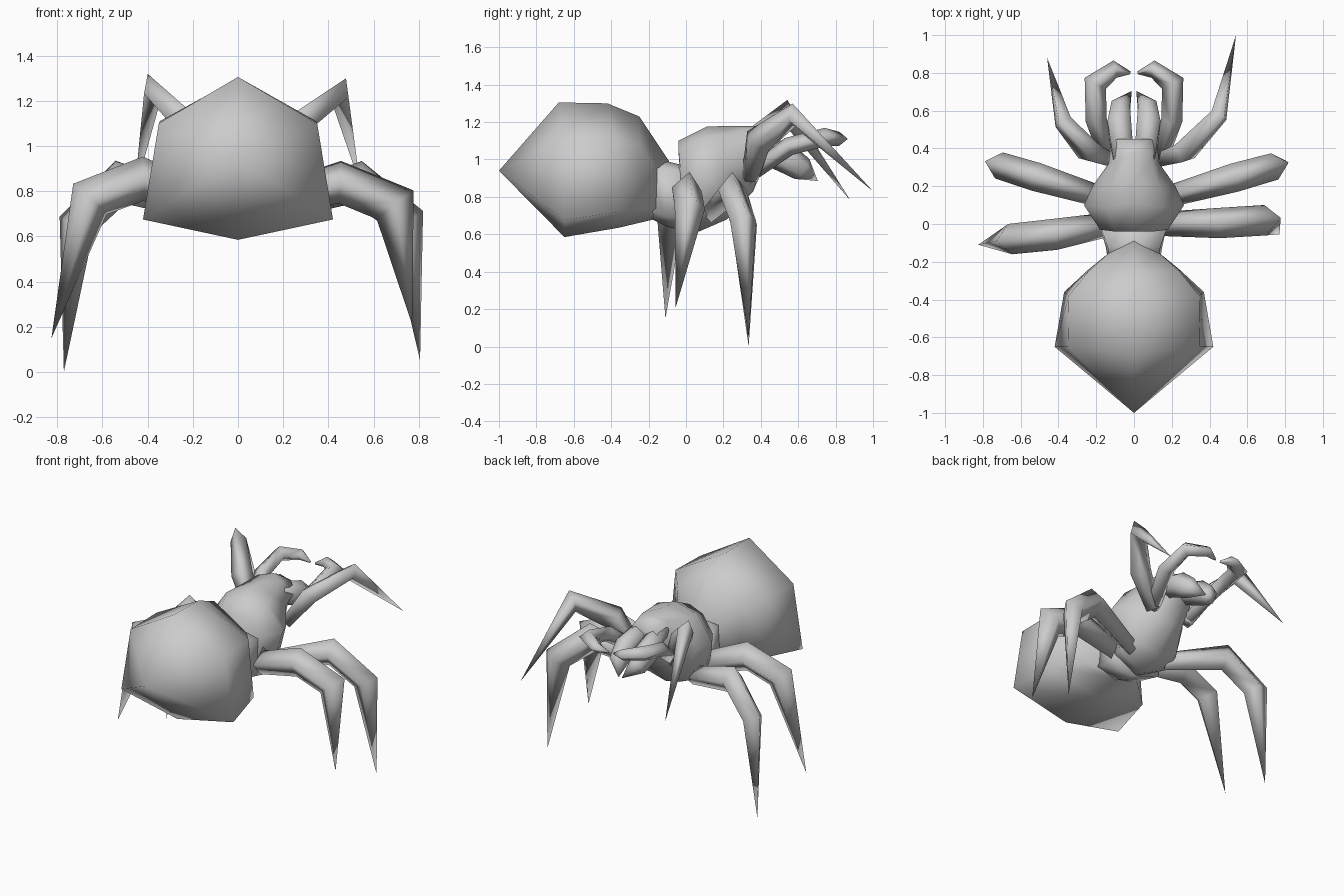
import bpy, math
from mathutils import Vector


def make_object(name, verts, faces):
    mesh = bpy.data.meshes.new(name)
    mesh.from_pydata(verts, [], faces)
    obj = bpy.data.objects.new(name, mesh)
    bpy.context.collection.objects.link(obj)
    bpy.ops.object.select_all(action='DESELECT')
    obj.select_set(True)
    bpy.context.view_layer.objects.active = obj
    bpy.ops.object.mode_set(mode='EDIT')
    bpy.ops.mesh.select_all(action='SELECT')
    bpy.ops.mesh.remove_doubles(threshold=0.0005)
    bpy.ops.mesh.normals_make_consistent(inside=False)
    bpy.ops.object.mode_set(mode='OBJECT')
    bpy.ops.object.shade_smooth_by_angle(angle=math.radians(125))
    return obj


def loft(name, rings):
    """Skin equal-sized rings and cap both ends."""
    n = len(rings[0])
    verts = [p for r in rings for p in r]
    faces = [(a * n + i, a * n + (i + 1) % n, (a + 1) * n + (i + 1) % n, (a + 1) * n + i)
             for a in range(len(rings) - 1) for i in range(n)]
    faces += [tuple(range(n)), tuple(range(len(verts) - n, len(verts)))]
    return make_object(name, verts, faces)


def body(name, half_rings):
    """Each half ring runs top centre -> right side -> bottom centre; mirrored in x."""
    return loft(name, [h + [(-x, y, z) for x, y, z in h[-2:0:-1]] for h in half_rings])


def limb(name, path, normal=None, sides=4, width=0.9):
    """Tapered limb along (x, y, z, radius) joints, ridge in the bend plane, mitred bends."""
    pts = [Vector(p[:3]) for p in path]
    if normal is None:
        normal = (pts[-1] - pts[0]).cross(pts[len(pts) // 2] - pts[0])
    normal = Vector(normal).normalized()
    rings = []
    for i, p in enumerate(pts):
        a = (p - pts[max(i - 1, 0)]).normalized()
        b = (pts[min(i + 1, len(pts) - 1)] - p).normalized()
        t = (a + b).normalized()
        miter = 1 / max(0.6, t.dot(b if i == 0 else a))
        side = t.cross(normal).normalized()
        up = side.cross(t).normalized()
        r = path[i][3]
        rings.append([p + side * math.cos(k * math.tau / sides) * r * miter
                      + up * math.sin(k * math.tau / sides) * r * width for k in range(sides)])
    return loft(name, rings)


# Abdomen, pointed at the rear
body("abdomen", [
    [(0, -1.0, 0.94)] * 4,
    [(0, -0.68, 1.305), (0.35, -0.65, 1.10), (0.42, -0.65, 0.675), (0, -0.65, 0.585)],
    [(0, -0.42, 1.30), (0.345, -0.38, 1.11), (0.37, -0.36, 0.72), (0, -0.36, 0.635)],
    [(0, -0.25, 1.23), (0.24, -0.25, 1.08), (0.24, -0.24, 0.74), (0, -0.17, 0.68)],
    [(0, -0.09, 0.99), (0.13, -0.15, 0.94), (0.13, -0.15, 0.74), (0, -0.12, 0.68)],
])

# Waist between abdomen and thorax
body("waist", [
    [(0, -0.20, 0.98), (0.13, -0.18, 0.95), (0.14, -0.18, 0.72), (0, -0.18, 0.68)],
    [(0, -0.12, 0.995), (0.14, -0.12, 0.95), (0.15, -0.12, 0.70), (0, -0.10, 0.64)],
    [(0, 0.02, 0.96), (0.19, 0.02, 0.93), (0.18, 0.02, 0.68), (0, 0.02, 0.61)],
])

# Thorax and head
body("thorax", [
    [(0, -0.04, 1.10), (0.10, -0.04, 1.06), (0.18, -0.03, 0.95), (0.16, -0.03, 0.72), (0, -0.03, 0.63)],
    [(0, 0.11, 1.175), (0.15, 0.09, 1.12), (0.265, 0.10, 0.96), (0.19, 0.09, 0.70), (0, 0.07, 0.615)],
    [(0, 0.22, 1.18), (0.13, 0.20, 1.13), (0.22, 0.20, 0.95), (0.15, 0.22, 0.72), (0, 0.22, 0.68)],
    [(0, 0.38, 1.18), (0.09, 0.34, 1.16), (0.135, 0.32, 1.02), (0.10, 0.34, 0.86), (0, 0.36, 0.83)],
    [(0, 0.42, 1.16), (0.08, 0.45, 1.13), (0.12, 0.44, 1.06), (0.08, 0.42, 0.98), (0, 0.40, 0.95)],
])

# Legs, posed slightly differently on each side
legs = {
    "front_leg_right": [(0.13, 0.34, 0.90, .05), (0.27, 0.385, 1.10, .075), (0.45, 0.575, 1.235, .055), (0.54, 1.0, 0.83, 0)],
    "front_leg_left": [(-0.13, 0.34, 0.90, .05), (-0.24, 0.385, 1.11, .075), (-0.375, 0.54, 1.245, .055), (-0.46, 0.88, 0.78, 0)],
    "middle_leg_right": [(0.13, 0.13, 0.72, .06), (0.53, 0.245, 0.84, .085), (0.745, 0.305, 0.67, .08), (0.805, 0.335, 0.05, 0)],
    "middle_leg_left": [(-0.13, 0.13, 0.72, .06), (-0.52, 0.25, 0.84, .085), (-0.715, 0.31, 0.65, .08), (-0.77, 0.335, 0.0, 0)],
    "rear_leg_right": [(0.12, 0.0, 0.75, .07), (0.45, 0.005, 0.84, .09), (0.695, 0.02, 0.74, .09), (0.77, -0.055, 0.21, 0)],
    "rear_leg_left": [(-0.12, 0.0, 0.75, .07), (-0.42, -0.055, 0.855, .092), (-0.655, -0.08, 0.765, .09), (-0.825, -0.11, 0.15, 0)],
}
for name, path in legs.items():
    limb(name, path)

# Feelers and jaws, mirrored
feeler = [(0.13, 0.33, 0.91, .045), (0.20, 0.55, 1.07, .055), (0.205, 0.745, 1.12, .055),
          (0.10, 0.82, 1.11, .042), (0.02, 0.80, 1.09, .008)]
jaw = [(0.055, 0.34, 1.08, .07), (0.078, 0.53, 1.01, .08), (0.07, 0.62, 0.95, .065), (0.012, 0.705, 0.885, 0)]
for s, side in ((1, "right"), (-1, "left")):
    limb("feeler_" + side, [(s * x, y, z, r) for x, y, z, r in feeler], (0, 0, 1))
    limb("jaw_" + side, [(s * x, y, z, r) for x, y, z, r in jaw], (1, 0, 0), sides=6)
